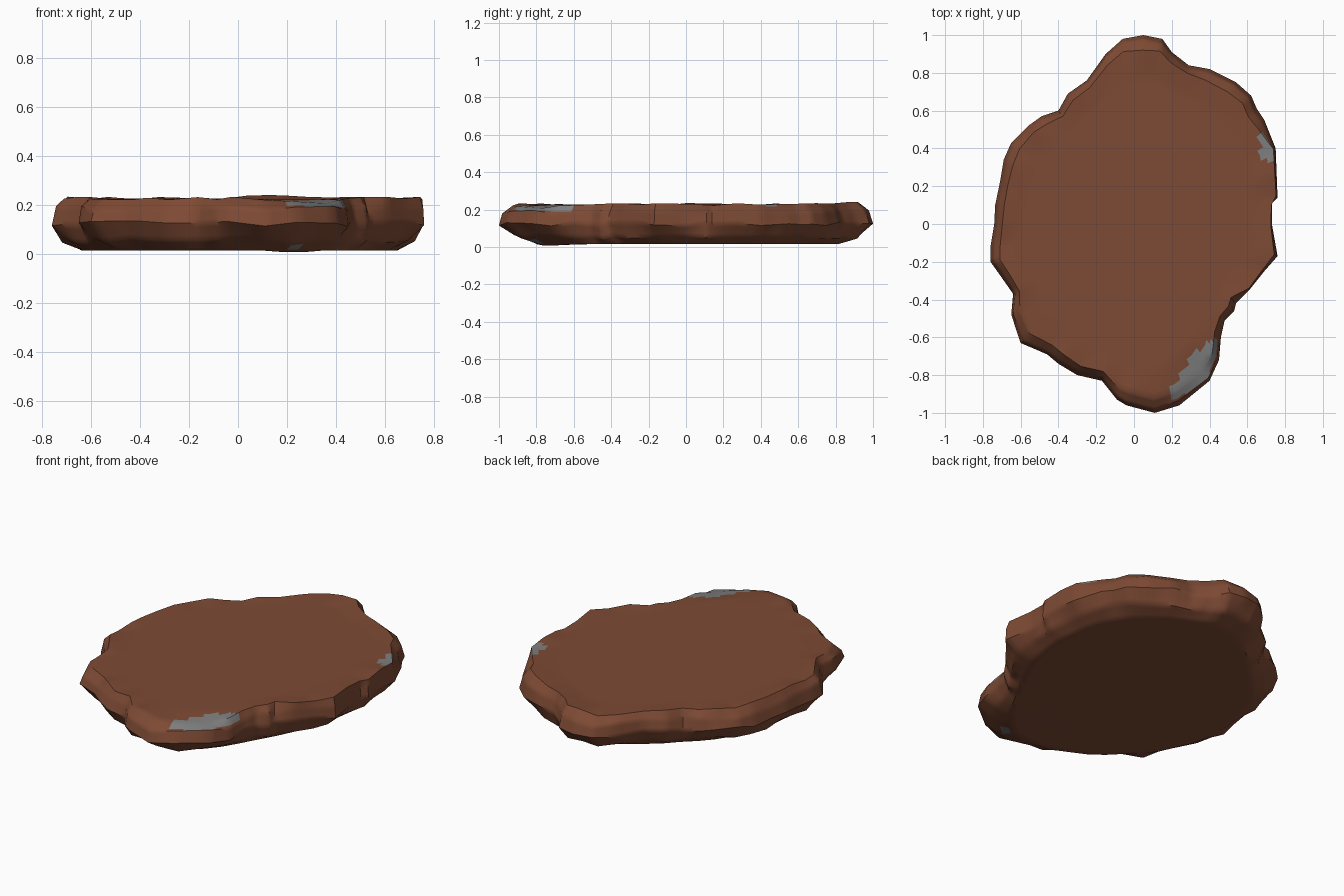
import bpy, bmesh, math, random
from mathutils import Vector

if "Cube" in bpy.data.objects:
    bpy.data.objects.remove(bpy.data.objects["Cube"])

random.seed(4)

# Outline of the slab seen from above, clockwise from the back tip
OUTLINE = [(0.05, 1.0), (0.15, .98), (.20, .91), (.29, .84), (.40, .82), (.54, .75), (.62, .68),
           (.65, .61), (.69, .55), (.75, .40), (.755, .27), (.76, .14), (.73, .11), (.73, 0), (.76, -.17),
           (.69, -.25), (.61, -.35), (.54, -.42), (.53, -.46), (.48, -.51), (.46, -.60), (.45, -.72),
           (.40, -.83), (.24, -.96), (.11, -1.0), (-.04, -.96), (-.09, -.93), (-.17, -.83),
           (-.30, -.80), (-.40, -.74), (-.46, -.69), (-.60, -.63), (-.65, -.48), (-.64, -.37),
           (-.71, -.27), (-.76, -.20), (-.76, -.12), (-.74, 0), (-.735, .1), (-.71, .22),
           (-.69, .34), (-.65, .43), (-.56, .52), (-.49, .57), (-.40, .60), (-.35, .69),
           (-.25, .76), (-.15, .90), (-.06, .98)]
pts = [Vector(p) for p in OUTLINE]
n = len(pts)
soft = [sum((pts[(i + k) % n] for k in range(-3, 4)), Vector((0, 0))) / 7 for i in range(n)]

# Rings from underside to top: scale, height, softness of outline, roughness
RINGS = [(.70, .015, 1, 0), (.88, .015, .9, .006), (.965, .055, .4, .02), (1, .125, 0, 0),
         (.985, .185, 0, .012), (.95, .226, .2, .015), (.82, .226, .5, 0), (.70, .226, 1, 0)]


def falloff(p, x, y, r):
    return math.exp(-((p.x - x) ** 2 + (p.y - y) ** 2) / r ** 2)


bm = bmesh.new()
rings = []
for j, (scale, z, softness, rough) in enumerate(RINGS):
    ring = []
    for i in range(n):
        s = scale - rough * random.random()
        if pts[i].x > .6 and pts[i].y < .5 and j in (4, 5):   # upright right side
            s = .995
        p = pts[i].lerp(soft[i], softness) * s
        h = z
        if j in (2, 3, 4):
            h += random.uniform(-.012, .012)
        if j == 1:
            h -= .014 * falloff(p, .27, -.79, .1)             # low point underneath
        if j == 5:
            h += random.uniform(-.004, .009)
            h += .012 * falloff(p, .13, .9, .12)              # high point at the back
            h -= .024 * falloff(p, .36, -.82, .16)            # worn front corner
        ring.append(bm.verts.new((p.x, p.y, h)))
    rings.append(ring)
for a, b in zip(rings, rings[1:]):
    for i in range(n):
        k = (i + 1) % n
        bm.faces.new((a[i], a[k], b[k], b[i]))
bm.faces.new(rings[0])
bm.faces.new(rings[-1])
side_edges = [e for e in bm.edges]
bmesh.ops.subdivide_edges(bm, edges=side_edges, cuts=3, use_grid_fill=True)
bmesh.ops.recalc_face_normals(bm, faces=bm.faces)


def in_ellipse(c, x, y, a, b, deg):
    t = math.radians(deg)
    dx, dy = c.x - x, c.y - y
    u, v = dx * math.cos(t) + dy * math.sin(t), -dx * math.sin(t) + dy * math.cos(t)
    return (u / a) ** 2 + (v / b) ** 2 < 1


# Bare grey patches on the worn corner, the right rim and the underside
for f in bm.faces:
    c = f.calc_center_median()
    if len(f.verts) > 4:
        continue
    top = c.z > .195 and (in_ellipse(c, .345, -.765, .215, .068, 50)
                          or in_ellipse(c, .695, .40, .085, .028, 105))
    low = c.z < .035 and in_ellipse(c, .25, -.81, .055, .045, 0)
    f.material_index = 1 if top or low else 0

mesh = bpy.data.meshes.new("rock_slab")
bm.to_mesh(mesh)
bm.free()
for name, col in (("brown clay", (.205, .068, .034, 1)), ("bare grey stone", (.21, .21, .21, 1))):
    mat = bpy.data.materials.new(name)
    mat.diffuse_color = col
    mat.use_nodes = True
    mat.node_tree.nodes["Principled BSDF"].inputs["Base Color"].default_value = mat.diffuse_color
    mesh.materials.append(mat)
slab = bpy.data.objects.new("rock_slab", mesh)
bpy.context.collection.objects.link(slab)
bpy.context.view_layer.objects.active = slab
slab.select_set(True)
bpy.ops.object.shade_smooth_by_angle(angle=math.radians(40))
